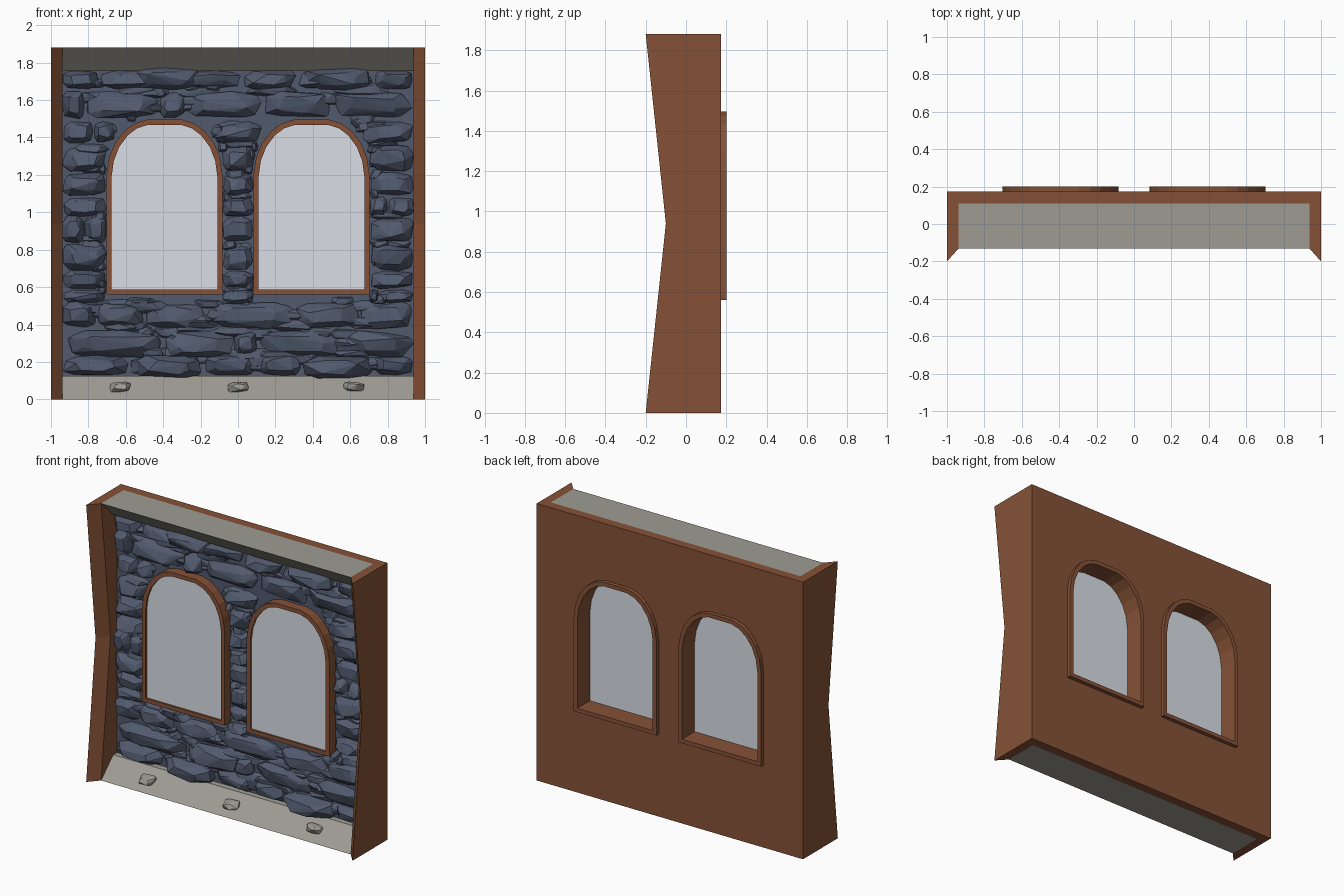
import bpy, bmesh, math, random

cube = bpy.data.objects.get("Cube")
if cube:
    bpy.data.objects.remove(cube)
rng = random.Random(7)


def material(name, *rgb):
    m = bpy.data.materials.new(name)
    m.use_nodes = True
    m.diffuse_color = (*rgb, 1)
    m.node_tree.nodes["Principled BSDF"].inputs["Base Color"].default_value = (*rgb, 1)
    return m


WOOD = material("brown wood", .235, .083, .037)
SILL = material("warm grey plaster", .34, .33, .29)
STONE = material("slate blue stone", .082, .102, .155)
GLASS = material("pale window glass", .7, .74, .79)

HEIGHT, INNER, BACK = 1.88, .937, .173
LEDGE = .125            # height of the sloped ledges
WALL = .04              # front of the mortar
WIN_X, WIN_HALF, WIN_LOW, WIN_TOP = .393, .31, .56, 1.495


def finish(name, bm, mat):
    me = bpy.data.meshes.new(name)
    bm.to_mesh(me)
    bm.free()
    me.materials.append(mat)
    ob = bpy.data.objects.new(name, me)
    bpy.context.collection.objects.link(ob)
    return ob


def loft(name, loops, mat, ring=False):
    """Skin a list of equal point loops; cap the ends, or join them as a ring."""
    bm = bmesh.new()
    rows = [[bm.verts.new(p) for p in loop] for loop in loops]
    n = len(rows[0])
    for a, b in zip(rows, rows[1:] + rows[:1] if ring else rows[1:]):
        for i in range(n):
            j = (i + 1) % n
            bm.faces.new((a[i], a[j], b[j], b[i]))
    if not ring:
        bm.faces.new(rows[0])
        bm.faces.new(rows[-1])
    bmesh.ops.recalc_face_normals(bm, faces=bm.faces)
    return finish(name, bm, mat)


def box(name, x, y0, y1, z0, z1, mat):
    return loft(name, [[(-x, y0, z), (x, y0, z), (x, y1, z), (-x, y1, z)] for z in (z0, z1)], mat)


# Arched window outline
ARCH = [(.31, 1.2), (.297, 1.29), (.265, 1.37), (.215, 1.435), (.16, 1.475), (.095, 1.495)]


def arch(cx, y, inset):
    half = [(WIN_HALF, WIN_LOW)] + ARCH
    mid = (WIN_LOW + WIN_TOP) / 2
    kx = 1 - inset / WIN_HALF
    kz = 1 - inset / (WIN_TOP - mid)
    pts = half + [(-x, z) for x, z in reversed(half)]
    return [(cx + x * kx, y, mid + (z - mid) * kz) for x, z in pts]


def window_half_width(z):
    if z < WIN_LOW or z > WIN_TOP:
        return 0
    for (x0, z0), (x1, z1) in zip(ARCH, ARCH[1:]):
        if z0 <= z <= z1:
            return x0 + (x1 - x0) * (z - z0) / (z1 - z0)
    return WIN_HALF


# Side panels, pinched at mid height, with a slanted front edge
for side, label in ((1, "left"), (-1, "right")):
    loops = []
    for z, front in ((0, -.2), (HEIGHT / 2, -.1), (HEIGHT, -.2)):
        loops.append([(side, BACK, z), (side, front, z),
                      (side * INNER, front + .07, z), (side * INNER, BACK, z)])
    loft(label + "_side_panel", loops, WOOD)

# Sloped ledges at the bottom and the top
for label, base, up in (("bottom", 0, 1), ("top", HEIGHT, -1)):
    profile = [(-.13, 0), (0, LEDGE), (.11, LEDGE), (.11, 0)]
    loft(label + "_ledge", [[(x, y, base + up * z) for y, z in profile]
                            for x in (-INNER, INNER)], SILL)

# Back wall and mortar, both cut through by the windows
walls = [box("back_wall", INNER, .11, BACK, 0, HEIGHT, WOOD),
         box("mortar_wall", INNER, WALL, .11, LEDGE, HEIGHT - LEDGE, STONE)]
for cx, label in ((WIN_X, "left"), (-WIN_X, "right")):
    cutter = loft("cutter", [arch(cx, -.5, .012), arch(cx, .5, .012)], WOOD)
    cutter.hide_render = True
    for wall in walls:
        mod = wall.modifiers.new("opening", "BOOLEAN")
        mod.object = cutter
        mod.operation = "DIFFERENCE"
        mod.solver = "EXACT"
        bpy.context.view_layer.objects.active = wall
        bpy.ops.object.modifier_apply(modifier=mod.name)
    bpy.data.objects.remove(cutter)
    # Frame tube and thick glass pane
    loft(label + "_window_frame", [arch(cx, -.025, 0), arch(cx, .2, 0),
                                   arch(cx, .2, .027), arch(cx, -.025, .027)], WOOD, ring=True)
    loft(label + "_window_glass", [arch(cx, -.012, .022), arch(cx, .065, .022)], GLASS)


def add_stone(bm, x, z, w, h, front, back, points=9):
    """Chipped stone: hull of a jittered outline and a smaller front outline."""
    verts = []
    tilt = rng.uniform(-.25, .25)
    mid = back + (front - back) * .5
    for y, size in ((back, .97), (mid, 1), (front, .6)):
        for i in range(points):
            a = math.tau * (i + rng.uniform(-.35, .35)) / points
            ca, sa = math.cos(a), math.sin(a)
            px = math.copysign(abs(ca) ** .55, ca) * size * rng.uniform(.9, 1)
            pz = math.copysign(abs(sa) ** .55, sa) * size * rng.uniform(.85, 1)
            py = y + (rng.uniform(0, .35) + tilt * pz) * (back - front) * (y != back)
            verts.append(bm.verts.new((x + px * w / 2, py, z + (pz + tilt * px * .5) * h / 2)))
    res = bmesh.ops.convex_hull(bm, input=verts)
    loose = [v for v in res["geom_interior"] if isinstance(v, bmesh.types.BMVert)]
    bmesh.ops.delete(bm, geom=loose, context="VERTS")


def clip(x0, x1, z0, z1):
    """Trim a span so that it stays clear of the windows."""
    half = max(window_half_width(z0), window_half_width((z0 + z1) / 2), window_half_width(z1))
    for cx in (-WIN_X, WIN_X):
        lo, hi = cx - half, cx + half
        if half and x0 < hi and x1 > lo:
            if x0 < lo:
                x1 = lo
            elif x1 > hi:
                x0 = hi
            else:
                return 0, 0
    return x0, x1


# Courses of large stones: centre height, stone height, joints
COURSES = [
    (.18, .11, (-.94, -.58, -.18, .1, .34, .72, .94)),
    (.295, .15, (-.93, -.4, -.02, .1, .57, .94)),
    (.45, .14, (-.94, -.76, -.5, -.17, .3, .65, .94)),
    (.55, .08, (-.94, -.7, -.4, -.1, .2, .5, .75, .94)),
    (.64, .1, (-.94, -.4, .4, .94)),
    (.76, .15, (-.94, -.4, .4, .94)),
    (.91, .15, (-.94, -.82, -.4, .4, .94)),
    (1.03, .11, (-.94, -.4, .4, .8, .94)),
    (1.15, .13, (-.94, -.4, .4, .94)),
    (1.29, .15, (-.94, -.4, .4, .94)),
    (1.43, .12, (-.94, -.77, -.4, .4, .94)),
    (1.575, .15, (-.94, -.82, -.42, -.28, .13, .5, .94)),
    (1.71, .1, (-.94, -.74, -.4, .02, .32, .73, .94)),
]
bm = bmesh.new()
for z, h, joints in COURSES:
    for a, b in zip(joints, joints[1:]):
        x0, x1 = clip(a, b, z - h / 2, z + h / 2)
        if x1 - x0 > .04:
            add_stone(bm, (x0 + x1) / 2, z, x1 - x0 + .004, h * rng.uniform(.95, 1.08),
                      rng.uniform(-.045, -.015), WALL + .02)

# Bulging stones over the ledges
for x in (-.37, .53):
    add_stone(bm, x, .17, .38, .135, -.085, WALL)
    add_stone(bm, x, 1.715, .38, .125, -.07, WALL)

# Flat filler stones in the joints
for i in range(230):
    w, h = rng.uniform(.1, .32), rng.uniform(.05, .09)
    x, z = rng.uniform(-.935 + w / 2, .935 - w / 2), rng.uniform(.17, 1.71)
    x0, x1 = clip(x - w / 2, x + w / 2, z - h / 2, z + h / 2)
    if x1 - x0 > .04:
        add_stone(bm, (x0 + x1) / 2, z, x1 - x0, h, rng.uniform(-.005, .02), WALL + .02, 6)
finish("wall_stones", bm, STONE)

# Pebbles on the lower ledge
bm = bmesh.new()
for x in (-.63, 0, .62):
    add_stone(bm, x, .066, .118, .058, -.12, -.05, 9)
finish("ledge_pebbles", bm, SILL)
